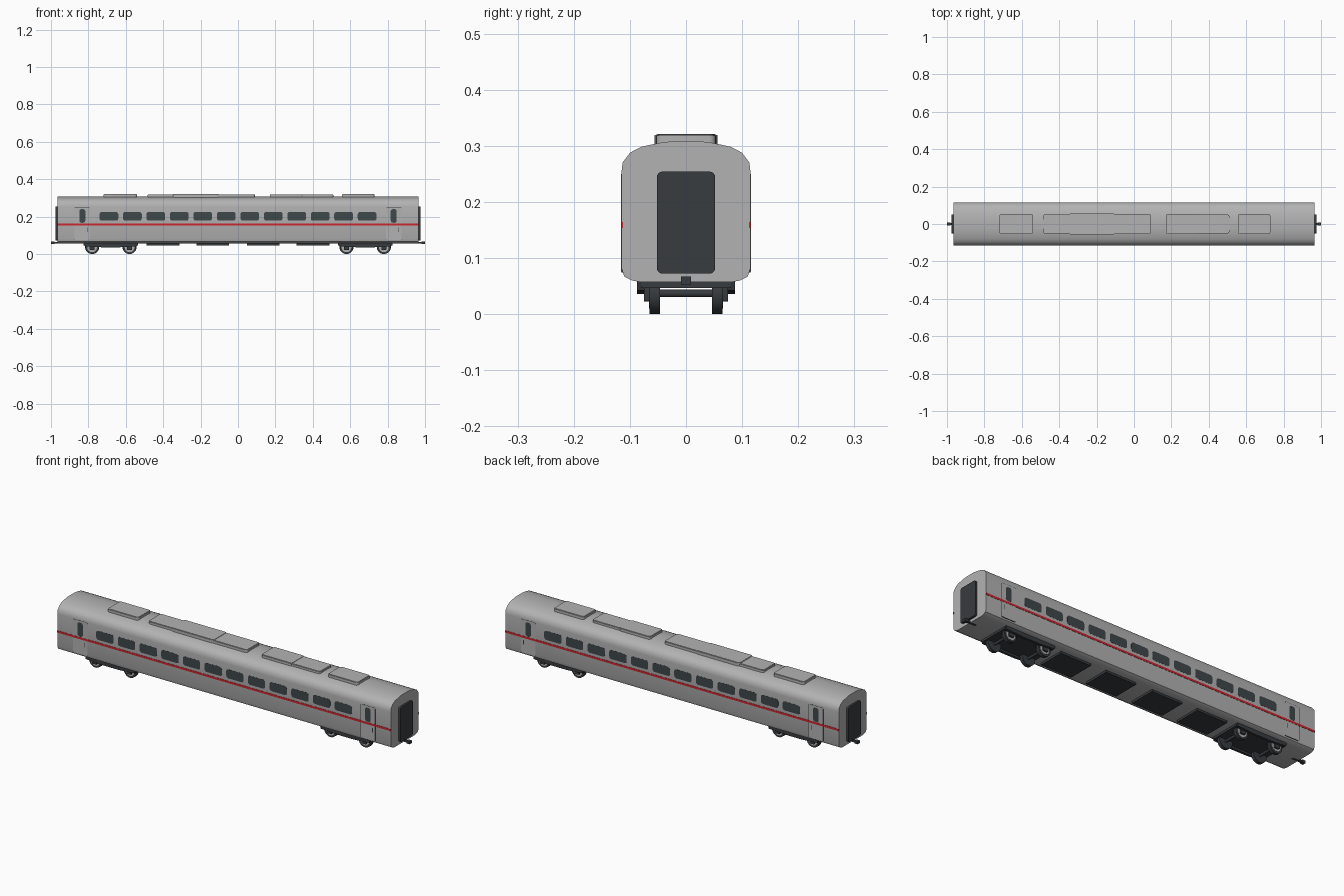
import bpy, bmesh, math
from mathutils import Matrix

if "Cube" in bpy.data.objects:
    bpy.data.objects.remove(bpy.data.objects["Cube"])


def material(name, col):
    m = bpy.data.materials.new(name)
    m.diffuse_color = (*col, 1)
    m.use_nodes = True
    m.node_tree.nodes["Principled BSDF"].inputs["Base Color"].default_value = m.diffuse_color
    return m


DARK = material("dark", (0.04, 0.045, 0.05))
GLASS = material("glass", (0.05, 0.065, 0.07))
RED = material("red", (0.6, 0.02, 0.03))
SILVER = material("silver", (0.45, 0.45, 0.45))


def prism(name, pts, axis, lo, hi, mat=None):
    """Extrude a 2D outline along an axis from lo to hi."""
    place = {"x": lambda a, b, t: (t, a, b),
             "y": lambda a, b, t: (a, t, b),
             "z": lambda a, b, t: (a, b, t)}[axis]
    bm = bmesh.new()
    rings = [[bm.verts.new(place(a, b, t)) for a, b in pts] for t in (lo, hi)]
    n = len(pts)
    for i in range(n):
        j = (i + 1) % n
        bm.faces.new((rings[0][i], rings[0][j], rings[1][j], rings[1][i]))
    bm.faces.new(rings[0][::-1])
    bm.faces.new(rings[1])
    bmesh.ops.recalc_face_normals(bm, faces=bm.faces)
    return finish(name, bm, mat)


def finish(name, bm, mat):
    me = bpy.data.meshes.new(name)
    bm.to_mesh(me)
    bm.free()
    ob = bpy.data.objects.new(name, me)
    bpy.context.collection.objects.link(ob)
    if mat:
        me.materials.append(mat)
    bpy.ops.object.select_all(action="DESELECT")
    ob.select_set(True)
    bpy.context.view_layer.objects.active = ob
    bpy.ops.object.shade_smooth_by_angle(angle=math.radians(35))
    return ob


def rrect(a0, a1, b0, b1, r=0.0, seg=4):
    """Rounded rectangle outline."""
    if r == 0:
        return [(a0, b0), (a1, b0), (a1, b1), (a0, b1)]
    pts = []
    for k, (ca, cb) in enumerate(((a1 - r, b1 - r), (a0 + r, b1 - r),
                                  (a0 + r, b0 + r), (a1 - r, b0 + r))):
        for i in range(seg + 1):
            t = math.pi / 2 * (k + i / seg)
            pts.append((ca + r * math.cos(t), cb + r * math.sin(t)))
    return pts


def cyl(name, x, y0, y1, z, r, mat, n=32):
    pts = [(x + r * math.cos(2 * math.pi * i / n), z + r * math.sin(2 * math.pi * i / n))
           for i in range(n)]
    return prism(name, pts, "y", y0, y1, mat)


# Carriage body
half = [(0.082, 0.057), (0.097, 0.060), (0.110, 0.067), (0.115, 0.082), (0.115, 0.252),
        (0.113, 0.270), (0.100, 0.2875), (0.080, 0.298), (0.048, 0.305), (0.025, 0.308)]
prism("carriage_body", half + [(-y, z) for y, z in reversed(half)], "x", -0.965, 0.965, SILVER)

for s in (-1, 1):
    W = s * 0.115

    def skin(name, pts, d, mat):
        prism(name, pts, "y", W - s * 0.003, W + s * d, mat)

    # Side stripe, windows and doors
    skin("side_stripe", rrect(-0.9655, 0.9655, 0.153, 0.164), 0.0012, RED)
    for i in range(12):
        c = -0.69 + i * 1.38 / 11
        skin("window", rrect(c - 0.05, c + 0.05, 0.178, 0.225, 0.012), 0.0006, GLASS)
    for e in (-1, 1):
        c = e * 0.8325
        skin("door_seam", rrect(c - 0.0425, c + 0.0425, 0.074, 0.251, 0.006), 0.0003, DARK)
        skin("door", rrect(c - 0.041, c + 0.041, 0.0755, 0.2495, 0.005), 0.0006, SILVER)
        skin("door_window", rrect(c - 0.016, c + 0.016, 0.167, 0.240, 0.012), 0.001, GLASS)
        skin("door_handle", rrect(c + 0.025, c + 0.029, 0.118, 0.142), 0.001, DARK)

    # Gangway and coupler at each end
    prism("gangway", rrect(-0.052, 0.052, 0.072, 0.254, 0.01), "x", s * 0.955, s * 0.976, DARK)
    prism("coupler_bar", rrect(-0.006, 0.006, 0.056, 0.064), "x", s * 0.93, s * 0.99, DARK)
    prism("coupler_head", rrect(-0.009, 0.009, 0.053, 0.067), "x", s * 0.982, s * 1.0, DARK)

# Roof units: base with a slightly inset lid
for x0, x1, w, h in ((-0.72, -0.54, 0.053, 0.32), (-0.485, -0.19, 0.052, 0.318),
                     (-0.35, -0.10, 0.056, 0.321), (-0.19, 0.09, 0.054, 0.319),
                     (0.17, 0.35, 0.054, 0.319), (0.32, 0.51, 0.051, 0.317),
                     (0.555, 0.73, 0.053, 0.32)):
    prism("roof_unit", rrect(x0, x1, -w, w, 0.012), "z", 0.300, h - 0.002, SILVER)
    prism("roof_unit_lid", rrect(x0 + 0.003, x1 - 0.003, -w + 0.003, w - 0.003, 0.01),
          "z", h - 0.003, h, SILVER)

# Underfloor equipment boxes
for c in (-0.4, -0.135, 0.135, 0.4):
    prism("equipment_box", rrect(c - 0.088, c + 0.088, -0.07, 0.07), "z", 0.046, 0.06, DARK)

# Bogies
for e in (-1, 1):
    c = e * 0.68
    prism("bogie_frame", rrect(c - 0.145, c + 0.145, -0.08, 0.08), "z", 0.046, 0.06, DARK)
    for s in (-1, 1):
        prism("bogie_side_beam", [(c - 0.145, 0.06), (c - 0.14, 0.042), (c - 0.05, 0.036),
                                  (c + 0.05, 0.036), (c + 0.14, 0.042), (c + 0.145, 0.06)],
              "y", s * 0.074, s * 0.087, DARK)
    for d in (-0.1, 0.1):
        x = c + d
        cyl("axle", x, -0.07, 0.07, 0.037, 0.007, DARK, 16)
        for s in (-1, 1):
            cyl("wheel", x, s * 0.048, s * 0.065, 0.036, 0.036, DARK)
            cyl("wheel_flange", x, s * 0.0465, s * 0.050, 0.038, 0.038, DARK)
            cyl("wheel_disc", x, s * 0.064, s * 0.066, 0.036, 0.026, SILVER)
            prism("axle_box", rrect(x - 0.014, x + 0.014, 0.022, 0.05, 0.004),
                  "y", s * 0.065, s * 0.075, DARK)
